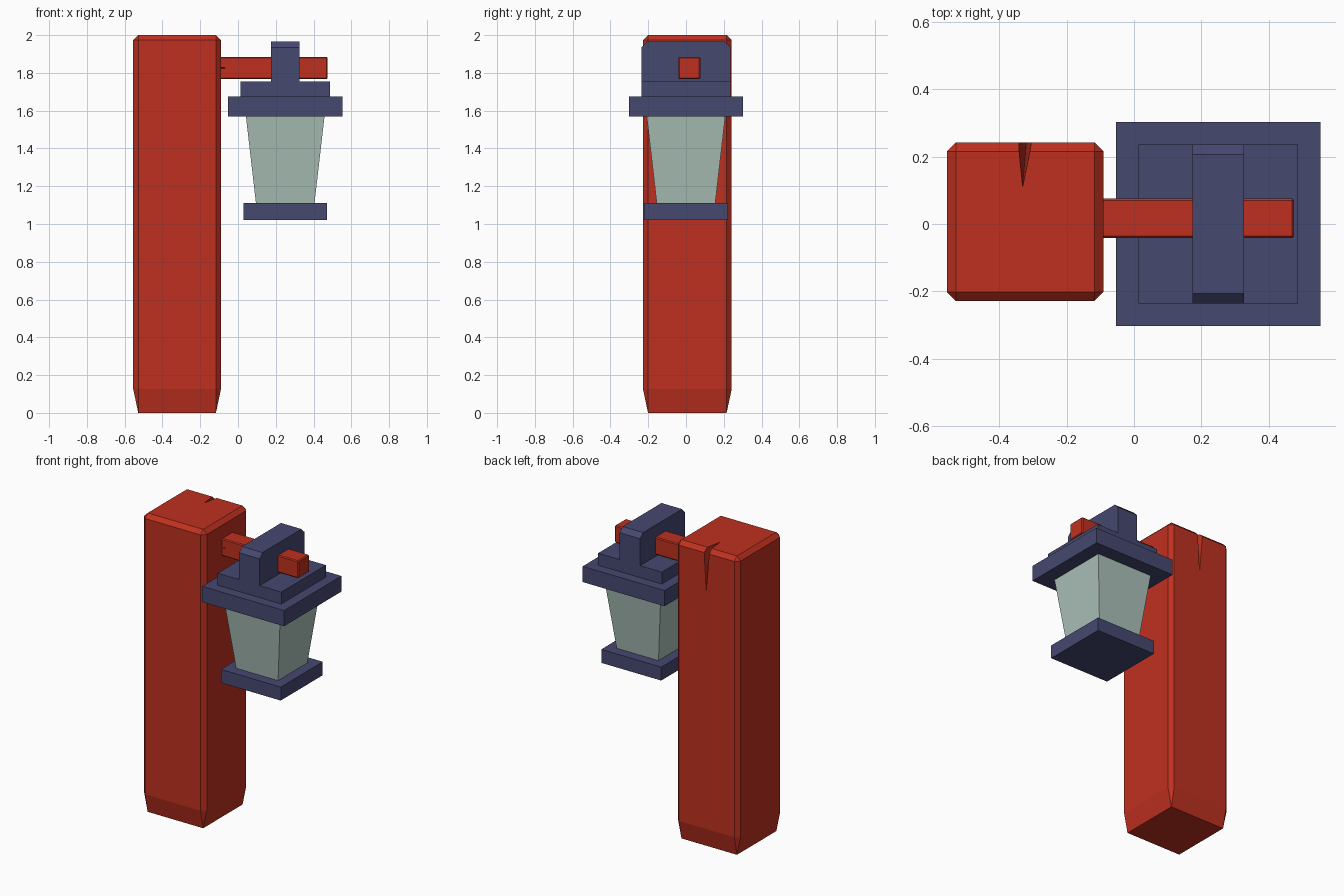
import bpy, bmesh

if "Cube" in bpy.data.objects:
    bpy.data.objects.remove(bpy.data.objects["Cube"])


def material(name, color):
    m = bpy.data.materials.new(name)
    m.diffuse_color = (*color, 1)
    m.use_nodes = True
    m.node_tree.nodes["Principled BSDF"].inputs["Base Color"].default_value = m.diffuse_color
    return m


RED = material("red_wood", (0.52, 0.03, 0.014))
BLUE = material("dark_metal", (0.061, 0.065, 0.162))
GLASS = material("pale_glass", (0.41, 0.53, 0.48))


def finish(bm, name, mat):
    bmesh.ops.recalc_face_normals(bm, faces=bm.faces)
    mesh = bpy.data.meshes.new(name)
    bm.to_mesh(mesh)
    bm.free()
    ob = bpy.data.objects.new(name, mesh)
    bpy.context.collection.objects.link(ob)
    if mat:
        mesh.materials.append(mat)
    return ob


def box_bm(x, y, z, bevel=0):
    bm = bmesh.new()
    bmesh.ops.create_cube(bm, size=1)
    for v in bm.verts:
        v.co = [r[0] if c < 0 else r[1] for c, r in zip(v.co, (x, y, z))]
    if bevel:
        bmesh.ops.bevel(bm, geom=bm.edges[:], offset=bevel, segments=1,
                        profile=0.5, affect='EDGES')
    return bm


def box(name, x, y, z, mat, bevel=0):
    return finish(box_bm(x, y, z, bevel), name, mat)


def cut_crack(ob, points):
    """Cut a four-cornered splinter out of an object."""
    bm = bmesh.new()
    for p in points:
        bm.verts.new(p)
    bmesh.ops.convex_hull(bm, input=bm.verts[:])
    cutter = finish(bm, "crack_cutter", None)
    cutter.hide_render = True
    mod = ob.modifiers.new("crack", 'BOOLEAN')
    mod.operation = 'DIFFERENCE'
    mod.solver = 'EXACT'
    mod.object = cutter
    bpy.context.view_layer.objects.active = ob
    bpy.ops.object.modifier_apply(modifier=mod.name)
    bpy.data.objects.remove(cutter)


# Post: chamfered beam whose lower end tapers, with a split at the top rear
bm = box_bm((-0.555, -0.09), (-0.228, 0.242), (0, 2), 0.027)
for v in bm.verts:
    if 0.01 < v.co.z < 0.1:
        v.co.z = 0.127
post = finish(bm, "post", RED)
cut_crack(post, [(-0.331, 0.101, 2.02), (-0.347, 0.26, 2.02),
                 (-0.298, 0.26, 2.02), (-0.317, 0.26, 1.678)])

# Arm with a small split next to the post
arm = box("arm", (-0.1, 0.475), (-0.041, 0.076), (1.768, 1.884), RED, 0.006)
cut_crack(arm, [(-0.11, -0.05, 1.834), (-0.11, -0.05, 1.818),
                (-0.045, -0.05, 1.826), (-0.11, -0.005, 1.826)])

# Hanger plate with clipped top corners
bm = box_bm((0.174, 0.326), (-0.236, 0.236), (1.75, 1.965))
edges = [e for e in bm.edges if all(v.co.z > 1.9 for v in e.verts)
         and abs(e.verts[0].co.y - e.verts[1].co.y) < 0.01]
bmesh.ops.bevel(bm, geom=edges, offset=0.03, segments=1, profile=0.5,
                affect='EDGES')
finish(bm, "hanger", BLUE)

# Lantern slabs, all centred on the same axis
for name, half, z in (("cap", 0.236, (1.675, 1.755)),
                      ("roof", 0.303, (1.57, 1.675)),
                      ("lantern_base", 0.222, (1.02, 1.11))):
    box(name, (0.25 - half, 0.25 + half), (-half, half), z, BLUE)

# Glass: tapers towards the base
bm = box_bm((-1, 1), (-1, 1), (1.11, 1.57))
for v in bm.verts:
    half = 0.208 if v.co.z > 1.3 else 0.155
    v.co.x = 0.25 + v.co.x * half
    v.co.y *= half
finish(bm, "glass", GLASS)
